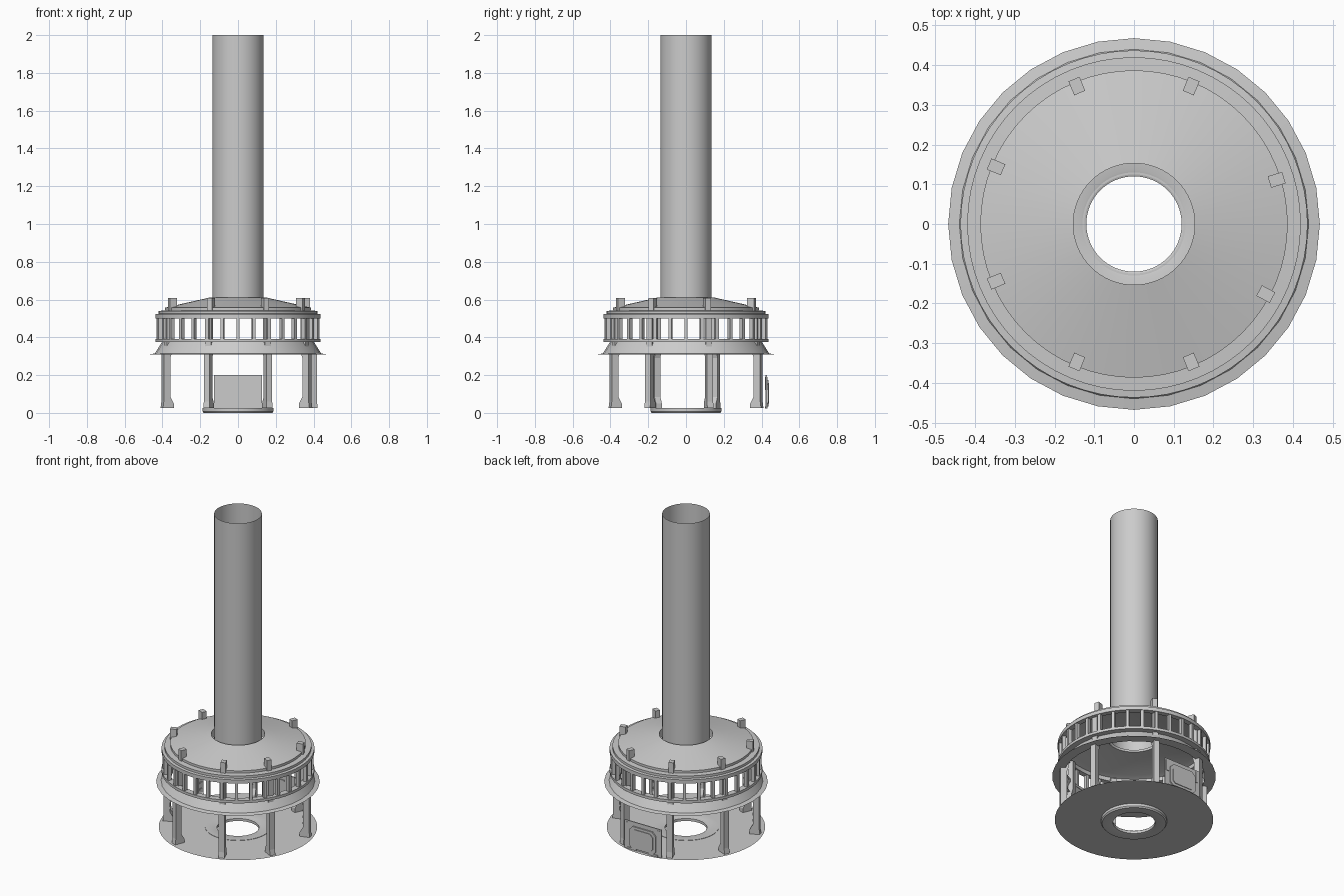
import bpy, math
from mathutils import Matrix, Vector

if "Cube" in bpy.data.objects:
    bpy.data.objects.remove(bpy.data.objects["Cube"])


def make(name, verts, faces, smooth=True):
    me = bpy.data.meshes.new(name)
    me.from_pydata(verts, [], faces)
    me.update()
    ob = bpy.data.objects.new(name, me)
    bpy.context.collection.objects.link(ob)
    if smooth:
        bpy.ops.object.select_all(action='DESELECT')
        bpy.context.view_layer.objects.active = ob
        ob.select_set(True)
        bpy.ops.object.shade_smooth_by_angle(angle=math.radians(30))
    return ob


def lathe(name, prof, n=64, closed=False):
    """Spin an (r, z) profile round the z axis."""
    m = len(prof)
    verts = [(r * math.cos(2 * math.pi * i / n), r * math.sin(2 * math.pi * i / n), z)
             for i in range(n) for r, z in prof]
    faces = [(i * m + j, ((i + 1) % n) * m + j,
              ((i + 1) % n) * m + (j + 1) % m, i * m + (j + 1) % m)
             for i in range(n) for j in range(m if closed else m - 1)]
    return make(name, verts, faces)


def prism(name, prof, width, mat):
    """Extrude a local (x, z) outline by width along local y."""
    m = len(prof)
    verts = [mat @ Vector((x, s * width / 2, z)) for s in (-1, 1) for x, z in prof]
    faces = [tuple(range(m)), tuple(range(2 * m - 1, m - 1, -1))]
    faces += [(j, j + m, (j + 1) % m + m, (j + 1) % m) for j in range(m)]
    return make(name, verts, faces, smooth=False)


def rect(x0, x1, z0, z1):
    return [(x0, z0), (x1, z0), (x1, z1), (x0, z1)]


def turn(deg):
    return Matrix.Rotation(math.radians(deg), 4, 'Z')


# Central column, open at both ends
lathe("column_tube", [(0.136, 0.56), (0.136, 2.0)])

# Stepped roof with a conical top and central opening
lathe("roof", [(0.405, 0.50), (0.437, 0.50), (0.437, 0.523), (0.42, 0.525),
               (0.42, 0.54), (0.387, 0.542), (0.387, 0.557), (0.153, 0.61),
               (0.153, 0.56), (0.375, 0.535), (0.405, 0.525)], closed=True)

# Window band: sill ring and mullions
lathe("window_sill", [(0.40, 0.375), (0.437, 0.375), (0.437, 0.392), (0.40, 0.392)],
      closed=True)
for i in range(32):
    prism(f"window_mullion_{i}", rect(0.41, 0.432, 0.39, 0.502), 0.018, turn(i * 11.25))

# Flared skirt with thin flat flange
lathe("skirt", [(0.402, 0.376), (0.44, 0.315), (0.468, 0.31), (0.405, 0.31)], n=32)

# Floor disc and the collar under it
lathe("floor", [(0.125, 0.024), (0.453, 0.024)])
lathe("floor_collar", [(0.12, 0.004), (0.135, 0.0), (0.182, 0.0), (0.188, 0.008),
                       (0.188, 0.026), (0.135, 0.026), (0.12, 0.02)], closed=True)

# Pillars with splayed feet, and a block on the roof above each
leg = [(0.375, 0.025), (0.437, 0.025), (0.432, 0.06), (0.432, 0.31), (0.415, 0.33),
       (0.415, 0.51), (0.385, 0.51), (0.385, 0.32), (0.395, 0.29), (0.395, 0.085),
       (0.375, 0.05)]
for i, a in enumerate([17.2, 67.5, 112.5, 157.5, 202.5, 247.5, 292.5, 332]):
    prism(f"pillar_{i}", leg, 0.034, turn(a))
    prism(f"roof_block_{i}", rect(0.357, 0.395, 0.54, 0.608), 0.03, turn(a))
    for k in range(5):
        z = 0.10 + k * 0.04
        prism(f"pillar_stud_{i}_{k}", rect(0.391, 0.397, z, z + 0.012), 0.018, turn(a))

# Door at the back: backing, frame posts and chamfered raised panel
door = Matrix.Translation((0, 0.425, 0))
prism("door_backing", rect(-0.128, 0.128, 0.024, 0.2), 0.006, door)
for s in (-1, 1):
    prism("door_post", rect(s * 0.11 - 0.009, s * 0.11 + 0.009, 0.12, 0.19), 0.012, door)
    prism("door_base", rect(s * 0.075 - 0.03, s * 0.075 + 0.03, 0.024, 0.034), 0.014, door)
panel = [(-0.075, 0.035), (0.075, 0.035), (0.092, 0.052), (0.092, 0.15),
         (0.068, 0.174), (-0.068, 0.174), (-0.092, 0.15), (-0.092, 0.052)]
prism("door_panel", panel, 0.012, Matrix.Translation((0, 0.43, 0)))
inner = [(x * 0.8, 0.105 + (z - 0.105) * 0.78) for x, z in panel]
prism("door_inset", inner, 0.008, Matrix.Translation((0, 0.436, 0)))
prism("door_handle", rect(-0.03, 0.03, 0.158, 0.164), 0.016, door)
